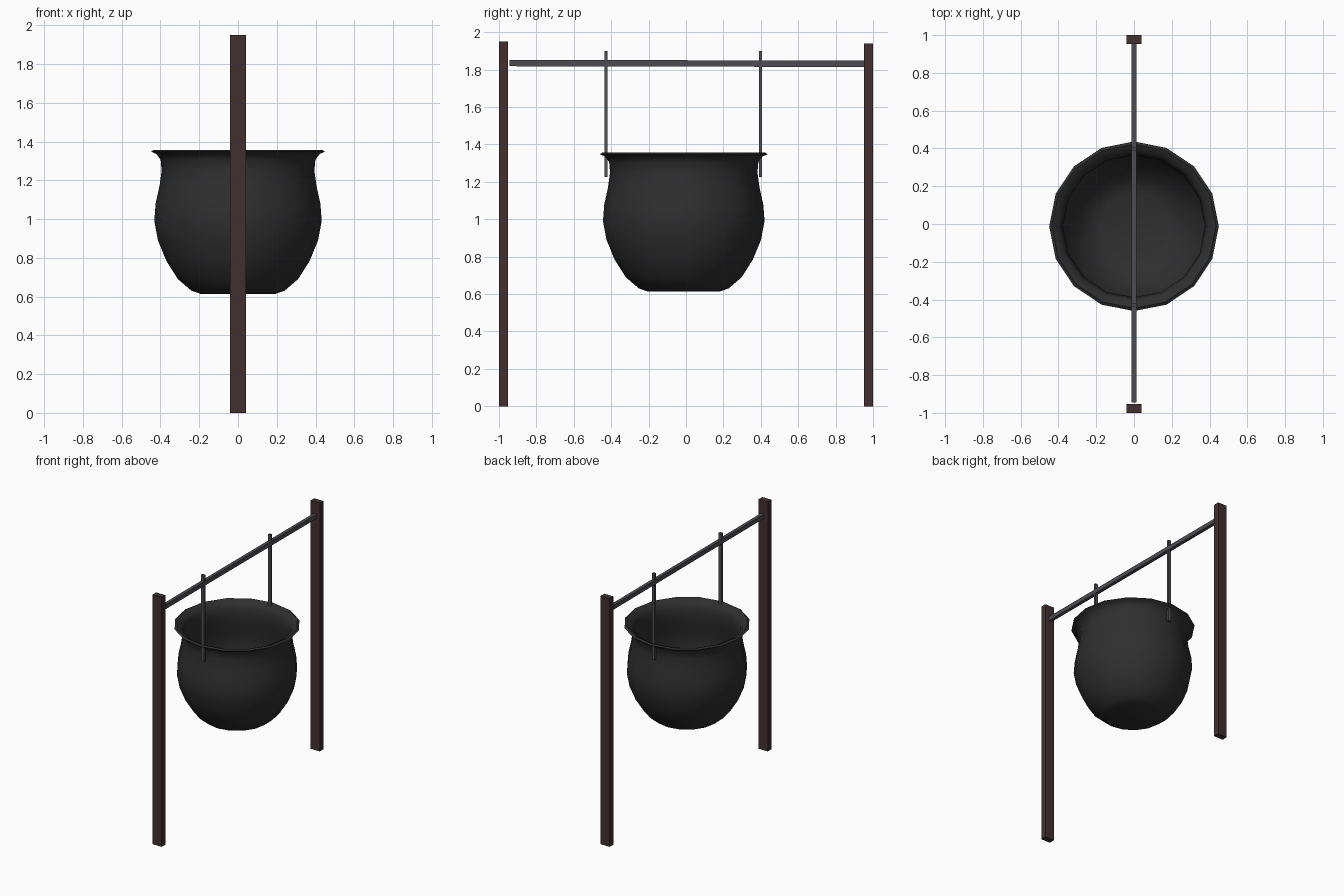
import bpy, bmesh, math
from mathutils import Vector

if "Cube" in bpy.data.objects:
    bpy.data.objects.remove(bpy.data.objects["Cube"])


def material(name, rgb):
    m = bpy.data.materials.new(name)
    m.diffuse_color = (*rgb, 1)
    m.use_nodes = True
    m.node_tree.nodes["Principled BSDF"].inputs["Base Color"].default_value = m.diffuse_color
    return m


IRON = material("black iron", (0.028, 0.028, 0.028))
STEEL = material("grey steel", (0.075, 0.075, 0.085))
WOOD = material("dark wood", (0.055, 0.028, 0.028))


def finish(name, bm, mat):
    bmesh.ops.recalc_face_normals(bm, faces=bm.faces)
    me = bpy.data.meshes.new(name)
    bm.to_mesh(me)
    bm.free()
    me.materials.append(mat)
    ob = bpy.data.objects.new(name, me)
    bpy.context.collection.objects.link(ob)
    return ob


def box(name, lo, hi, mat, tilt=0):
    """Box between two corners; tilt lowers the +y end and raises the -y end."""
    bm = bmesh.new()
    bmesh.ops.create_cube(bm, size=1)
    lo, hi = Vector(lo), Vector(hi)
    for v in bm.verts:
        y_side = v.co.y
        v.co = (lo + hi) / 2 + v.co * (hi - lo)
        v.co.z -= 2 * tilt * y_side
    return finish(name, bm, mat)


# Upright posts
box("front_post", (-0.04, -1.0, 0), (0.04, -0.953, 1.95), WOOD)
box("back_post", (-0.04, 0.953, 0), (0.04, 1.0, 1.94), WOOD)

# Cross rail, very slightly tilted
box("cross_rail", (-0.013, -0.945, 1.816), (0.013, 0.955, 1.85), STEEL, 0.002)

# Hanging bars that pass through the rim
for name, y in (("front_hanger", -0.429), ("back_hanger", 0.397)):
    box(name, (-0.012, y - 0.008, 1.225), (0.012, y + 0.008, 1.90), STEEL)

# Cauldron: outer wall, flared rim, inner wall, turned in 16 steps
profile = [(0, 0.613), (0.19, 0.613), (0.24, 0.63), (0.31, 0.69), (0.37, 0.785),
           (0.413, 0.89), (0.432, 0.99), (0.425, 1.08), (0.405, 1.17),
           (0.394, 1.25), (0.399, 1.305), (0.42, 1.335), (0.449, 1.348),
           (0.434, 1.357), (0.40, 1.342), (0.382, 1.30), (0.376, 1.25),
           (0.387, 1.17), (0.407, 1.08), (0.414, 0.99), (0.395, 0.895),
           (0.353, 0.795), (0.295, 0.705), (0.23, 0.65), (0.18, 0.633), (0, 0.633)]
bm = bmesh.new()
verts = [bm.verts.new((r, 0, z)) for r, z in profile]
edges = [bm.edges.new(pair) for pair in zip(verts, verts[1:])]
bmesh.ops.spin(bm, geom=verts + edges, cent=(0, 0, 0), axis=(0, 0, 1),
               angle=math.tau, steps=16, use_duplicate=False)
bmesh.ops.remove_doubles(bm, verts=bm.verts, dist=0.0005)
bmesh.ops.translate(bm, verts=bm.verts, vec=(0, -0.012, 0))
pot = finish("cauldron", bm, IRON)
bpy.context.view_layer.objects.active = pot
pot.select_set(True)
bpy.ops.object.shade_smooth_by_angle(angle=math.radians(50))
